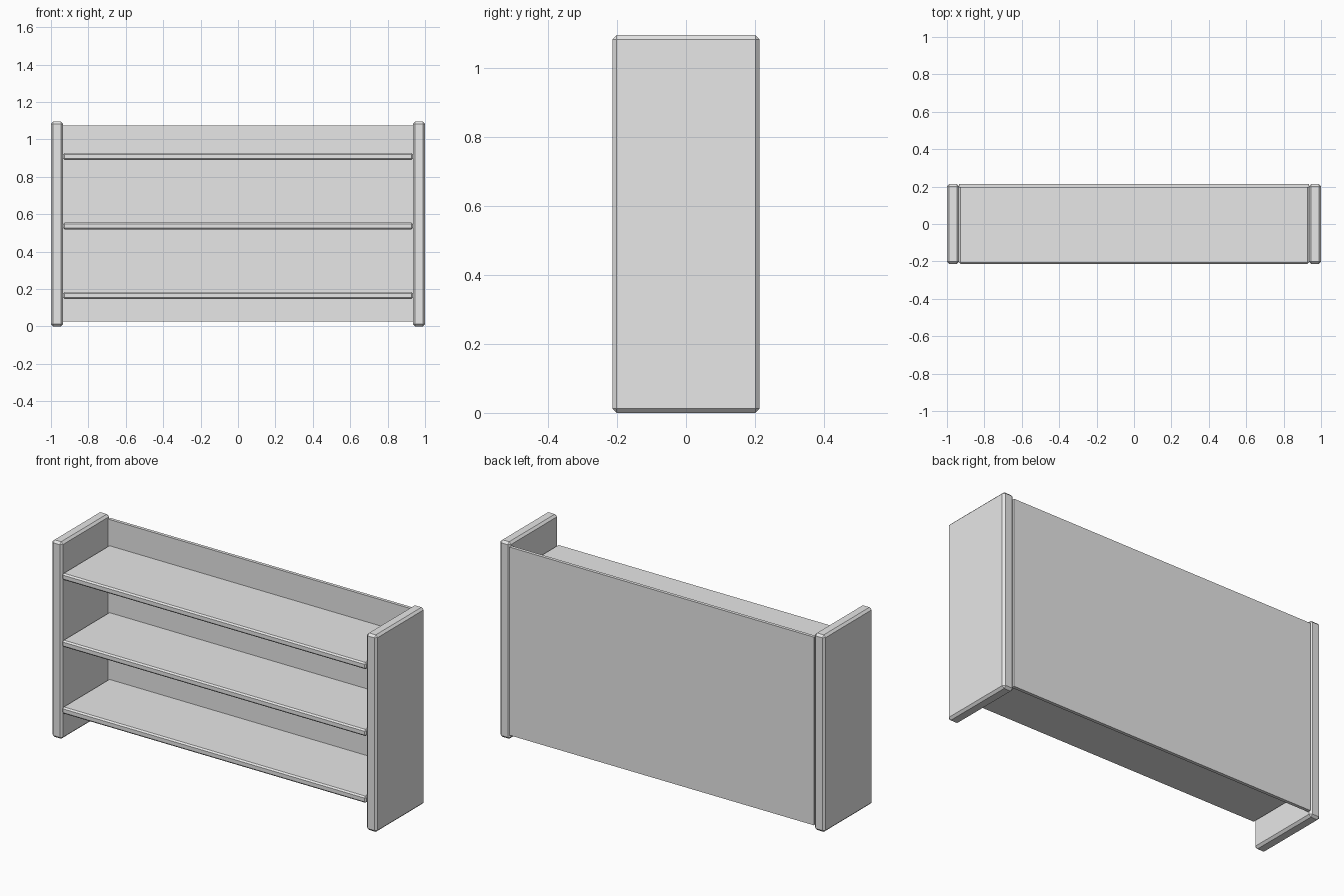
import bpy

old = bpy.data.objects.get("Cube")
if old:
    bpy.data.objects.remove(old, do_unlink=True)

# Single painted grey finish
grey = bpy.data.materials.new("light grey")
grey.use_nodes = True
colour = (0.8, 0.8, 0.8, 1)
grey.diffuse_color = colour
grey.node_tree.nodes["Principled BSDF"].inputs["Base Color"].default_value = colour


def board(name, low, high, chamfer=0):
    """Box between two corners, with optional chamfered edges."""
    centre = [(a + b) / 2 for a, b in zip(low, high)]
    bpy.ops.mesh.primitive_cube_add(size=1, location=centre)
    ob = bpy.context.object
    ob.name = name
    ob.scale = [b - a for a, b in zip(low, high)]
    bpy.ops.object.transform_apply(location=False, rotation=False, scale=True)
    ob.data.materials.append(grey)
    if chamfer:
        mod = ob.modifiers.new("chamfer", "BEVEL")
        mod.width = chamfer
        mod.segments = 1
    return ob


DEPTH = 0.213      # half depth
INNER = 0.935      # inner face of the side panels
HEIGHT = 1.095

# Side panels
board("left_side", (INNER, -DEPTH, 0), (1, DEPTH, HEIGHT), 0.012)
board("right_side", (-1, -DEPTH, 0), (-INNER, DEPTH, HEIGHT), 0.012)

# Shelves
for name, z in (("bottom", 0.147), ("middle", 0.518), ("top", 0.89)):
    board(name + "_shelf", (-INNER, -DEPTH, z), (INNER, DEPTH, z + 0.037), 0.008)

# Back panel
board("back_panel", (-INNER, 0.195, 0.027), (INNER, DEPTH, 1.073))
